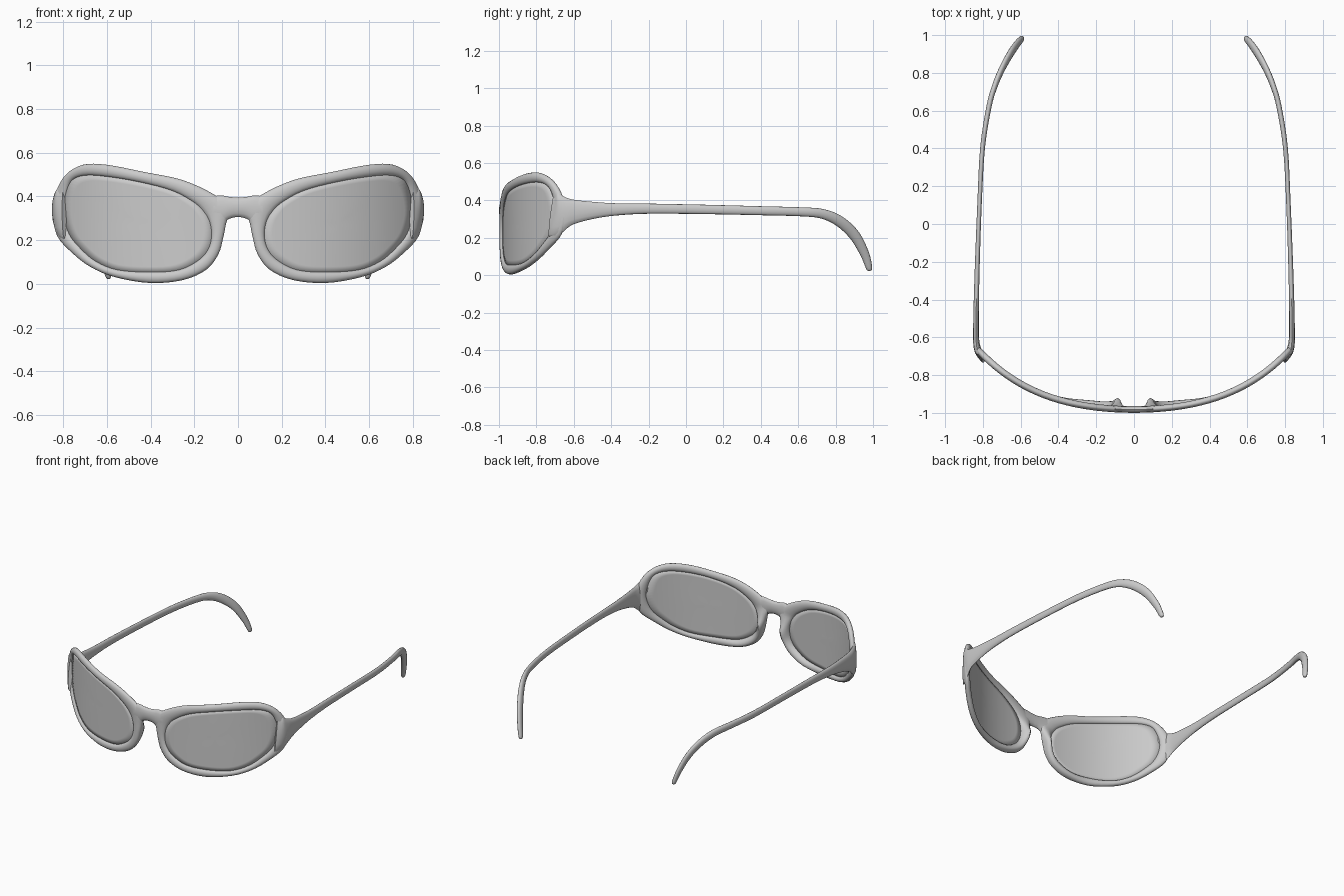
import bpy
from math import sin, cos, pi, sqrt
from mathutils import Vector

if "Cube" in bpy.data.objects:
    bpy.data.objects.remove(bpy.data.objects["Cube"])

SIDES = 14


def spline(rows, closed, steps=4):
    """Catmull-Rom resampling of rows of numbers."""
    n, out = len(rows), []
    get = (lambda i: rows[i % n]) if closed else (lambda i: rows[max(0, min(n - 1, i))])
    for i in range(n if closed else n - 1):
        for k in range(steps):
            t = k / steps
            out.append([0.5 * (2*b + (c-a)*t + (2*a-5*b+4*c-d)*t*t + (3*b-a-3*c+d)*t**3)
                        for a, b, c, d in zip(get(i-1), get(i), get(i+1), get(i+2))])
    if not closed:
        out.append(list(rows[-1]))
    return out


def wrap(x, z, off=0.0):
    """Point on the curved face of the glasses, pushed back along its normal."""
    y = -0.982 + 0.28*x*x + 0.27*x**4
    slope = 0.56*x + 1.08*x**3
    ln = sqrt(1 + slope*slope)
    return Vector((x - off*slope/ln, y + off/ln, z))


def loft(name, rings, closed=False, mirror=True):
    """Skin between rings of points."""
    m, n = len(rings[0]), len(rings)
    verts = [p for r in rings for p in r]
    faces = [(i*m+j, i*m+(j+1) % m, (i+1) % n*m+(j+1) % m, (i+1) % n*m+j)
             for i in range(n if closed else n-1) for j in range(m)]
    if not closed:
        faces += [tuple(range(m))[::-1], tuple(range((n-1)*m, n*m))]
    return finish(name, verts, faces, mirror)


def finish(name, verts, faces, mirror):
    me = bpy.data.meshes.new(name)
    me.from_pydata(verts, [], faces)
    ob = bpy.data.objects.new(name, me)
    bpy.context.collection.objects.link(ob)
    bpy.context.view_layer.objects.active = ob
    ob.select_set(True)
    bpy.ops.object.mode_set(mode='EDIT')
    bpy.ops.mesh.select_all(action='SELECT')
    bpy.ops.mesh.normals_make_consistent(inside=False)
    bpy.ops.object.mode_set(mode='OBJECT')
    bpy.ops.object.shade_smooth_by_angle(angle=1.0)
    ob.select_set(False)
    if mirror:
        ob.modifiers.new("mirror", 'MIRROR').use_mirror_merge = False
    return ob


# Rim: inner x, z / outer x, z / extra depth behind (nose pad)
rim_rows = spline([
    (.122, .22, .068, .21, .055), (.13, .28, .055, .275, .025), (.155, .325, .04, .35, 0),
    (.20, .37, .12, .415, 0), (.30, .425, .26, .477, 0), (.45, .465, .43, .512, 0),
    (.60, .49, .60, .545, 0), (.70, .495, .71, .545, 0), (.76, .47, .785, .50, 0),
    (.788, .40, .83, .42, 0), (.795, .32, .845, .33, 0), (.77, .23, .825, .22, 0),
    (.72, .165, .755, .14, 0), (.65, .105, .67, .075, 0), (.55, .065, .56, .03, 0),
    (.40, .055, .40, .004, 0), (.27, .065, .25, .018, .018), (.18, .11, .145, .065, .024),
    (.137, .16, .09, .135, .036)], True)
rings = []
for ix, iz, ox, oz, back in rim_rows:
    ring = []
    for k in range(SIDES):
        a = 2*pi*k/SIDES
        f = 0.5 + 0.5*cos(a)
        depth = 0.018 + (max(back, 0)*(0.4 + 0.6*f) if sin(a) > 0 else 0)
        ring.append(wrap(ix + (ox-ix)*f, iz + (oz-iz)*f, depth*sin(a)))
    rings.append(ring)
loft("rim", rings, closed=True)

# Lens: concentric rings on the same curved face
cx, cz, levels, n = 0.46, 0.275, 8, len(rim_rows)
verts, faces = [wrap(cx, cz)], []
for l in range(1, levels + 1):
    s = 1.02*l/levels
    verts += [wrap(cx + (r[0]-cx)*s, cz + (r[1]-cz)*s) for r in rim_rows]
for j in range(n):
    k = (j+1) % n
    faces.append((0, 1+j, 1+k))
    faces += [(1+l*n+j, 1+(l+1)*n+j, 1+(l+1)*n+k, 1+l*n+k) for l in range(levels-1)]
lens = finish("lens", verts, faces, True)
solid = lens.modifiers.new("thickness", 'SOLIDIFY')
solid.thickness, solid.offset = 0.008, 0

# Bridge: x, centre z, half height
half = [(.11, .342, .06), (.075, .339, .066), (.045, .347, .052), (.02, .350, .046)]
bridge_rows = spline([(-x, z, h) for x, z, h in half] + [(0, .35, .045)] + half[::-1], False)
loft("bridge", [[wrap(x, z + h*cos(2*pi*k/SIDES), 0.018*sin(2*pi*k/SIDES))
                 for k in range(SIDES)] for x, z, h in bridge_rows], mirror=False)

# Temple arm: x, y, z, half height, half width
path = spline([
    (.795, -.715, .335, .130, .014), (.820, -.685, .332, .115, .018), (.832, -.645, .336, .086, .018),
    (.836, -.60, .340, .065, .016), (.836, -.50, .347, .046, .015), (.834, -.38, .352, .033, .014),
    (.829, -.20, .356, .027, .013), (.818, .10, .352, .025, .012), (.802, .40, .345, .024, .013),
    (.768, .62, .339, .024, .014), (.737, .73, .328, .026, .015), (.699, .82, .289, .029, .016),
    (.655, .90, .215, .029, .016), (.617, .955, .115, .024, .015), (.595, .979, .04, .017, .013),
    (.592, .983, .024, .009, .007)], False)
rings = []
for i, (x, y, z, h, w) in enumerate(path):
    a, b = path[max(i-1, 0)], path[min(i+1, len(path)-1)]
    tangent = (Vector(b[:3]) - Vector(a[:3])).normalized()
    up = Vector((1, 0, 0)).cross(tangent).normalized()
    side = tangent.cross(up)
    rings.append([Vector((x, y, z)) + up*h*cos(2*pi*k/SIDES) + side*w*sin(2*pi*k/SIDES)
                  for k in range(SIDES)])
loft("temple_arm", rings)
